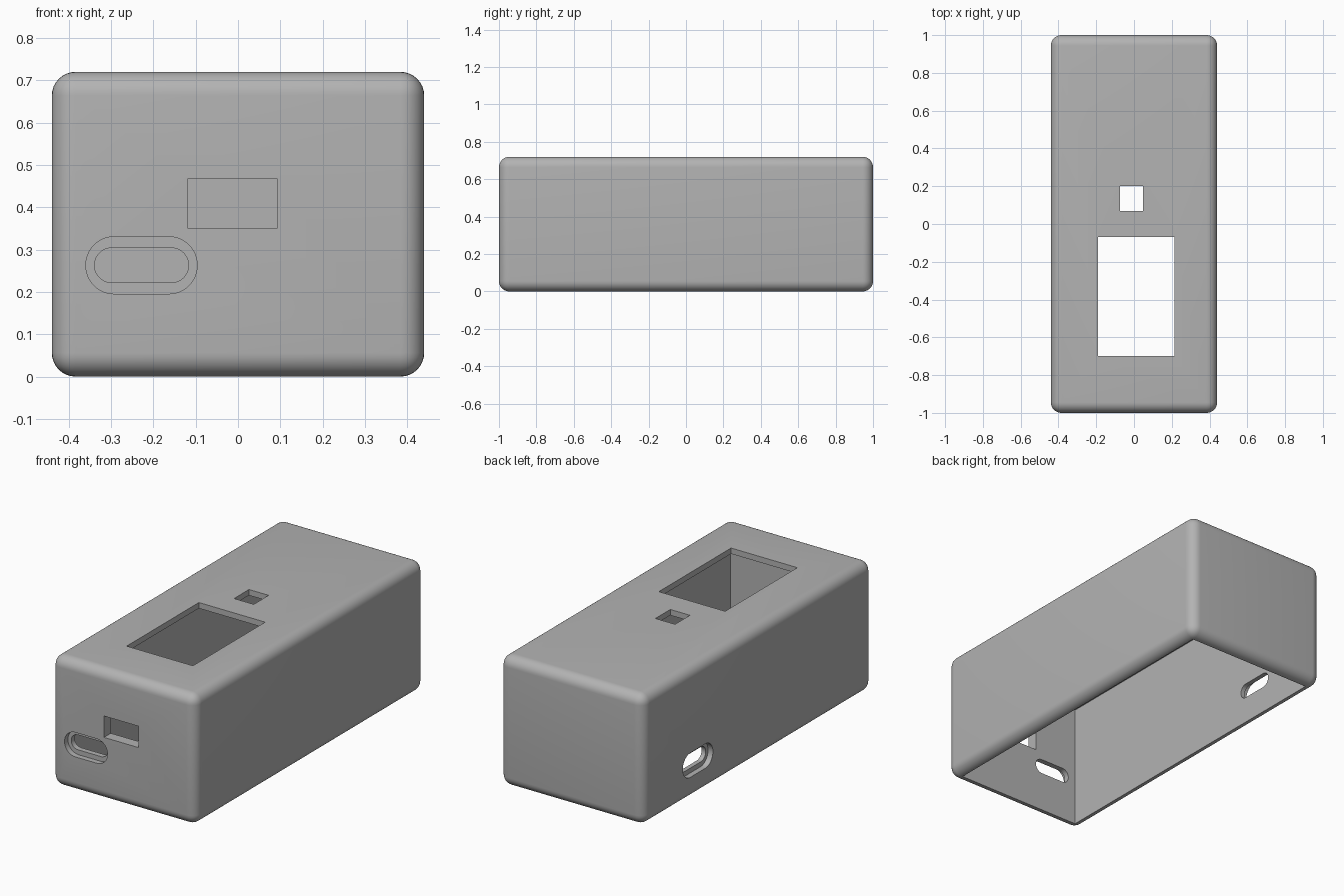
import bpy, bmesh
from math import radians
from mathutils import Matrix

cube = bpy.data.objects.get("Cube")
if cube:
    bpy.data.objects.remove(cube, do_unlink=True)

W, L, H, R = 0.44, 1.0, 0.72, 0.056   # half width, half length, height, edge radius

grey = bpy.data.materials.new("matte_grey")
grey.use_nodes = True
colour = (0.45, 0.45, 0.45, 1)
grey.diffuse_color = colour
grey.node_tree.nodes["Principled BSDF"].inputs["Base Color"].default_value = colour


def box(name, low, high):
    """Axis-aligned box between two corners."""
    bm = bmesh.new()
    bmesh.ops.create_cube(bm, size=1)
    for v in bm.verts:
        v.co = [(a + b) / 2 + c * (b - a) for a, b, c in zip(low, high, v.co)]
    mesh = bpy.data.meshes.new(name)
    bm.to_mesh(mesh)
    bm.free()
    obj = bpy.data.objects.new(name, mesh)
    mesh.materials.append(grey)
    bpy.context.collection.objects.link(obj)
    return obj


def bevel(obj, width, segments, axis=None):
    """Round all edges, or only those parallel to one axis."""
    bm = bmesh.new()
    bm.from_mesh(obj.data)
    edges = [e for e in bm.edges if axis is None or
             abs((e.verts[0].co - e.verts[1].co).normalized()[axis]) > 0.9]
    bmesh.ops.bevel(bm, geom=edges, offset=width, segments=segments,
                    profile=0.5, affect='EDGES', clamp_overlap=False)
    bmesh.ops.remove_doubles(bm, verts=bm.verts, dist=0.00005)
    bm.to_mesh(obj.data)
    bm.free()


def cut(target, cutter):
    """Subtract the cutter and remove it."""
    mod = target.modifiers.new("cut", 'BOOLEAN')
    mod.operation, mod.solver, mod.object = 'DIFFERENCE', 'EXACT', cutter
    bpy.context.view_layer.objects.active = target
    bpy.ops.object.modifier_apply(modifier=mod.name)
    bpy.data.objects.remove(cutter, do_unlink=True)


def slot(name, centre, length, height, axis, start, end):
    """Stadium-shaped cutter through a wall, running along the given axis."""
    a, z = centre
    low, high = [0, 0, z - height / 2], [0, 0, z + height / 2]
    low[axis], high[axis] = start, end
    low[1 - axis], high[1 - axis] = a - length / 2, a + length / 2
    obj = box(name, low, high)
    bevel(obj, height / 2 - 0.0005, 12, axis)
    return obj


# Rounded outer shell, hollow and open underneath
case = box("case_shell", (-W, -L, 0), (W, L, H))
bevel(case, R, 8)
cut(case, box("cavity", (-0.385, -0.94, -0.1), (0.385, 0.94, H - 0.032)))

# Rectangular openings in the top and front
cut(case, box("display_window", (-0.19, -0.70, 0.5), (0.215, -0.07, 1)))
cut(case, box("button_hole", (-0.073, 0.07, 0.5), (0.047, 0.20, 1)))
cut(case, box("front_hole", (-0.118, -1.1, 0.35), (0.092, -0.8, 0.468)))

# Stepped slots in the front wall and the side wall
for centre, axis, edge in (((-0.228, 0.263), 1, -L), ((0.525, 0.19), 0, -W)):
    cut(case, slot("slot_recess", centre, 0.263, 0.135, axis, edge - 0.1, edge + 0.03))
    cut(case, slot("slot_hole", centre, 0.222, 0.082, axis, edge - 0.1, edge + 0.2))

bpy.ops.object.select_all(action='DESELECT')
case.select_set(True)
bpy.context.view_layer.objects.active = case
bpy.ops.object.shade_smooth_by_angle(angle=radians(30))
